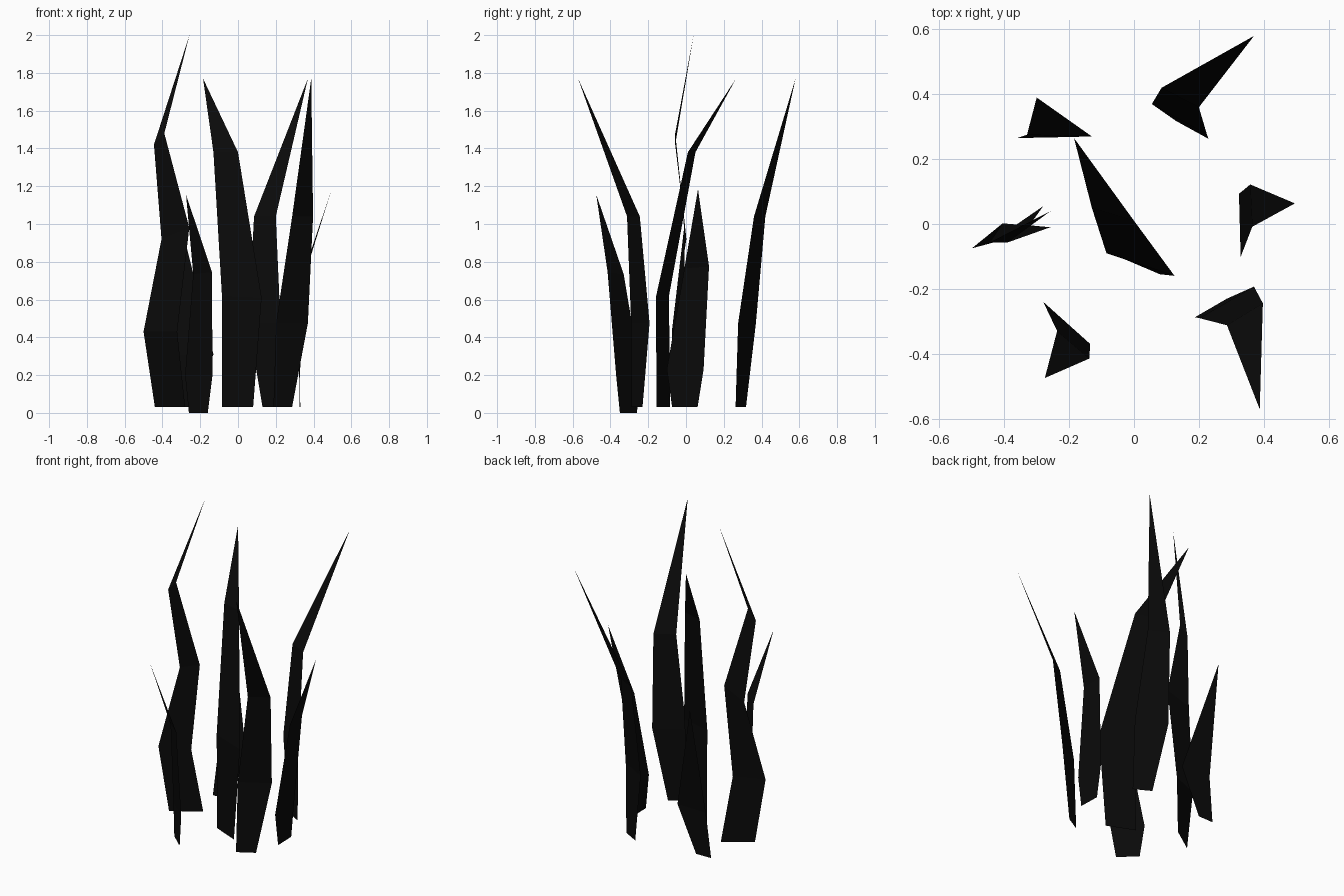
import bpy, math
from mathutils import Matrix, Vector

if "Cube" in bpy.data.objects:
    bpy.data.objects.remove(bpy.data.objects["Cube"])

# one near-black colour for every blade
black = bpy.data.materials.new("grass black")
black.diffuse_color = (0.003, 0.003, 0.003, 1)
black.use_nodes = True
black.node_tree.nodes["Principled BSDF"].inputs["Base Color"].default_value = black.diffuse_color


def blade(name, rows, tip, place=(0, 0, 0), turn=0):
    """Flat bent blade: rows of (left, right) points from the root up, closed by a tip."""
    move = Matrix.Translation(place) @ Matrix.Rotation(math.radians(turn), 4, 'Z')
    verts = [move @ Vector(p) for row in rows for p in row] + [move @ Vector(tip)]
    n = len(rows)
    faces = [(2 * i, 2 * i + 1, 2 * i + 3, 2 * i + 2) for i in range(n - 1)]
    faces.append((2 * n - 2, 2 * n - 1, 2 * n))
    mesh = bpy.data.meshes.new(name)
    mesh.from_pydata(verts, [], faces)
    mesh.materials.append(black)
    ob = bpy.data.objects.new(name, mesh)
    bpy.context.collection.objects.link(ob)
    return ob


# curved blade, used twice (points relative to the root)
curved = [((-.05, .0275, 0), (.05, -.0275, 0)),
          ((-.125, .08, .445), (.045, -.014, .445)),
          ((-.095, .13, 1.01), (.02, .07, 1.01))]
curved_tip = (.19, .29, 1.74)
blade("back_right_blade", curved, curved_tip, (.18, .29, .03))
blade("front_right_blade", curved, curved_tip, (.237, -.259, .03), -121)

# short blade, used twice
short = [((-.05, .045, 0), (.05, -.045, 0)),
         ((-.07, .065, .2), (.075, -.065, .2)),
         ((-.027, -.025, .735), (.072, -.11, .745))]
short_tip = (-.065, -.17, 1.155)
blade("front_left_blade", short, short_tip, (-.21, -.305, 0))
blade("right_blade", short, short_tip, (.328, -.006, .03), 133.4)

# broad centre blade
blade("centre_blade",
      [((-.085, -.085, .03), (.08, -.155, .03)),
       ((-.085, -.09, .62), (.125, -.16, .61)),
       ((-.13, .05, 1.38), (0, .01, 1.38))], (-.185, .265, 1.77))

# tall zigzag blade
blade("tall_left_blade",
      [((-.44, -.055, .03), (-.28, .055, .03)),
       ((-.5, -.075, .43), (-.322, -.004, .43)),
       ((-.405, .002, .92), (-.258, -.01, .98)),
       ((-.445, -.057, 1.42), (-.39, -.057, 1.48))], (-.257, .04, 2.0))

# small blade with a single bend
blade("back_left_blade",
      [((-.36, .265, .03), (-.257, .267, .03)),
       ((-.33, .275, .31), (-.13, .27, .31))], (-.30, .39, .99))
